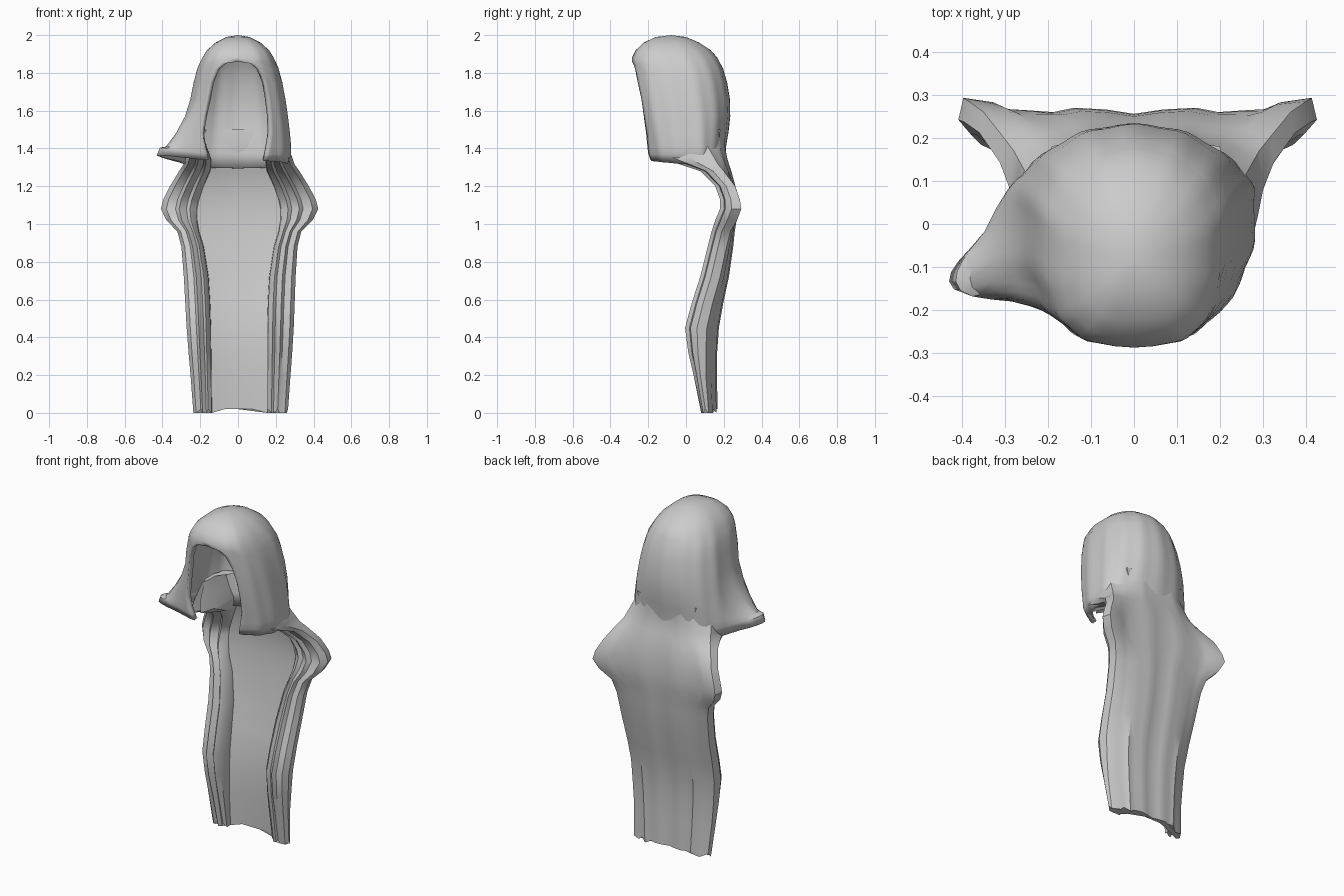
import bpy, bmesh, math

hair = bpy.data.materials.new("grey hair")
hair.diffuse_color = (0.6, 0.6, 0.6, 1)


def loft(name, rings, closed):
    """Skin a list of equally long rings, top to bottom."""
    bm = bmesh.new()
    grid = [[bm.verts.new(p) for p in ring] for ring in rings]
    n = len(grid[0])
    for a, b in zip(grid, grid[1:]):
        for j in range(n if closed else n - 1):
            k = (j + 1) % n
            bm.faces.new((a[j], b[j], b[k], a[k]))
    if closed:
        bm.faces.new(grid[0])
        bm.faces.new(grid[-1][::-1])
    bmesh.ops.remove_doubles(bm, verts=bm.verts[:], dist=0.0005)
    mesh = bpy.data.meshes.new(name)
    bm.to_mesh(mesh)
    bm.free()
    mesh.materials.append(hair)
    ob = bpy.data.objects.new(name, mesh)
    bpy.context.collection.objects.link(ob)
    bpy.context.view_layer.objects.active = ob
    ob.select_set(True)
    bpy.ops.object.shade_smooth_by_angle(angle=math.radians(35))
    ob.select_set(False)
    return ob


def spow(v, p):
    return math.copysign(abs(v) ** p, v)


# Hood: z, half width, front y, widest y, back y, half width of the face opening
HOOD = [
    (2.00, 1e-5, -0.08, -0.08, -0.08, 0), (1.99, 0.06, -0.16, -0.08, 0.00, 0),
    (1.96, 0.12, -0.225, -0.07, 0.07, 0), (1.92, 0.165, -0.265, -0.06, 0.13, 0),
    (1.88, 0.19, -0.285, -0.04, 0.165, 0), (1.86, 0.20, -0.285, -0.03, 0.175, 0),
    (1.85, 0.205, -0.285, -0.025, 0.18, 0.065), (1.82, 0.217, -0.28, -0.01, 0.195, 0.105),
    (1.75, 0.235, -0.275, 0.0, 0.215, 0.14), (1.66, 0.252, -0.262, 0.015, 0.23, 0.16),
    (1.57, 0.265, -0.25, 0.03, 0.232, 0.17), (1.48, 0.276, -0.23, 0.04, 0.222, 0.17),
    (1.41, 0.282, -0.215, 0.05, 0.21, 0.155), (1.37, 0.282, -0.208, 0.05, 0.208, 0.145),
    (1.335, 0.265, -0.195, 0.05, 0.208, 0.135),
]
COLS, FRONT_P = 56, 0.68
rings = []
for z, hw, yf, cy, yb, gap in HOOD:
    start = math.asin((gap / hw) ** (1 / FRONT_P))
    ring = []
    for j in range(COLS + 1):
        a = start + (2 * math.pi - 2 * start) * j / COLS
        front = math.cos(a) > 0
        p = FRONT_P if front else 0.95
        wave = 1 + 0.012 * math.cos(14 * a) * min(1, (2 - z) * 5)
        x = hw * spow(math.sin(a), p) * wave
        y = cy - (cy - yf if front else yb - cy) * spow(math.cos(a), p) * wave
        # Flicked-out lock on one side
        drop = max(0, (1.68 - z) / 0.34) ** 1.7
        w = drop * math.exp(-((a - 2 * math.pi + 1.05) / 0.45) ** 2)
        # Hem dips at the sides and rises under the flick
        hem = -0.04 * math.sin(a / 2) ** 2 if z < 1.36 else 0
        ring.append((x - 0.185 * w, y - 0.035 * w, z + hem + 0.04 * w * (z < 1.38)))
    rings.append(ring)
hood = loft("hood_hair", rings, False)
mod = hood.modifiers.new("thickness", "SOLIDIFY")
mod.thickness = 0.025
mod.offset = -1

# Long back hair: z, outer x, inner x, back y, edge back y, strand front y, thickness
BACK = [
    (1.50, 0.225, 0.20, 0.208, 0.09, -0.05, 0.018),
    (1.41, 0.265, 0.172, 0.206, 0.115, -0.12, 0.025),
    (1.35, 0.288, 0.148, 0.218, 0.15, -0.14, 0.03),
    (1.315, 0.300, 0.145, 0.228, 0.17, -0.03, 0.035),
    (1.28, 0.325, 0.153, 0.240, 0.20, 0.075, 0.035),
    (1.20, 0.375, 0.19, 0.262, 0.26, 0.155, 0.04),
    (1.13, 0.412, 0.215, 0.268, 0.285, 0.18, 0.04),
    (1.08, 0.425, 0.225, 0.27, 0.293, 0.18, 0.04),
    (1.02, 0.395, 0.225, 0.268, 0.27, 0.155, 0.04),
    (0.96, 0.335, 0.215, 0.258, 0.235, 0.135, 0.035),
    (0.88, 0.315, 0.19, 0.25, 0.215, 0.115, 0.035),
    (0.72, 0.305, 0.165, 0.227, 0.18, 0.075, 0.035),
    (0.58, 0.30, 0.158, 0.197, 0.14, 0.03, 0.035),
    (0.45, 0.295, 0.155, 0.174, 0.11, -0.005, 0.035),
    (0.32, 0.287, 0.155, 0.165, 0.105, 0.012, 0.035),
    (0.20, 0.278, 0.155, 0.164, 0.105, 0.04, 0.035),
    (0.02, 0.265, 0.155, 0.167, 0.12, 0.08, 0.03),
]
rings = []
for z, xo, xi, yb, ye, yf, thick in BACK:
    w, t = xo - xi, ye - yf
    yc = yb - thick
    r = 0.01 * min(1, max(0, (1.34 - z) * 6))  # depth of the back ridges
    half = [  # recessed centre, layered side strand, outer edge, ridged back
        (xi * 0.5, yc), (xi, yc - 0.01), (xi + w * 0.02, yf + t * 0.4),
        (xi + w * 0.2, yf + t * 0.1), (xi + w * 0.3, yf + t * 0.25),
        (xi + w * 0.5, yf), (xi + w * 0.6, yf + t * 0.2),
        (xi + w * 0.85, yf + t * 0.25), (xo, yf + t * 0.55),
        (xo - w * 0.06, ye), (xo * 0.8, ye * 0.55 + yb * 0.45),
        (xo * 0.72, ye * 0.3 + yb * 0.7 - r), (xo * 0.6, yb - 0.006 - (0.012 - 1.2 * r)),
        (xo * 0.46, yb - r), (xo * 0.34, yb), (xo * 0.16, yb - r * 0.4),
    ]
    # The far side is slightly narrower, more so toward the tips
    k = 0.96 - 0.07 * max(0, 1 - z)
    left = [(-x * k, y) for x, y in half[::-1]]
    loop = [(0, yc)] + half + [(0, yb - 1.4 * r)] + left
    # Ragged tips on the last row
    rings.append([(x, y, z - (0.02 * (abs(x) > 0.13 and j % 3 > 0) if z < 0.1 else 0))
                  for j, (x, y) in enumerate(loop)])
loft("long_back_hair", rings, True)
